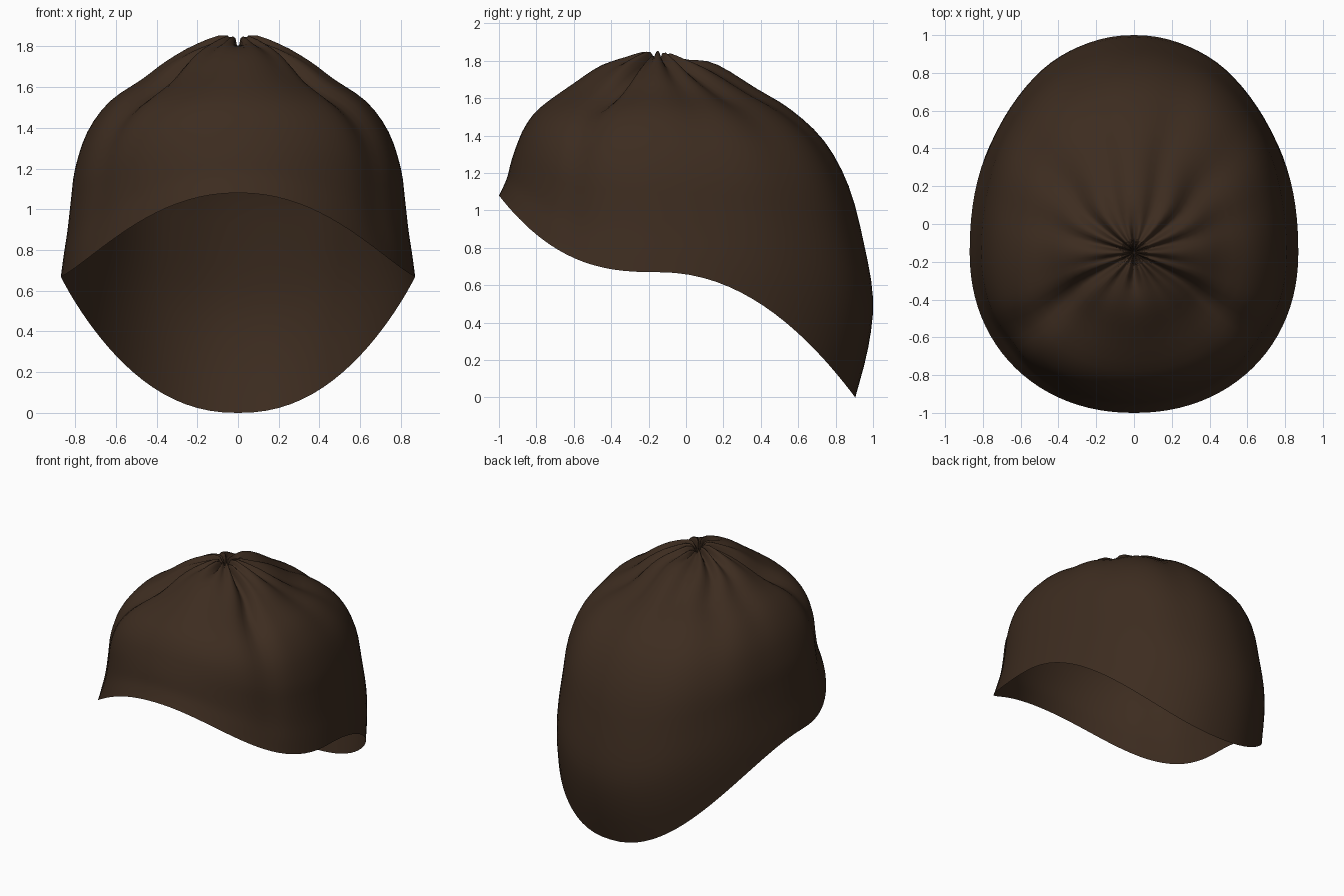
import bpy, bmesh, math

cube = bpy.data.objects.get("Cube")
if cube:
    bpy.data.objects.remove(cube, do_unlink=True)

SEGMENTS, STEPS, CROWN_Y = 96, 3, -0.15

# Crown-to-rim profiles (distance from gathered crown, height)
FRONT = [(0, 1.72), (.05, 1.855), (.17, 1.83), (.3, 1.78), (.45, 1.68), (.63, 1.55),
         (.71, 1.45), (.755, 1.35), (.785, 1.26), (.805, 1.18), (.83, 1.12), (.85, 1.08)]
SIDE = [(0, 1.72), (.05, 1.855), (.2, 1.815), (.35, 1.73), (.47, 1.64), (.63, 1.53),
        (.74, 1.38), (.8, 1.2), (.82, 1.05), (.837, .9), (.855, .78), (.87, .67)]
BACK = [(0, 1.72), (.05, 1.855), (.17, 1.83), (.32, 1.78), (.53, 1.65), (.71, 1.54),
        (.89, 1.37), (1.02, 1.13), (1.1, .83), (1.15, .53), (1.125, .27), (1.055, 0)]

# Folds on one half: angle, depth, angular width, reach
PLEATS = [(90, .12, 10, .15), (64, .04, 8, .25), (42, .05, 8, .3), (16, .045, 8, .28),
          (-16, .045, 8, .28), (-36, .04, 8, .3), (-62, .04, 8, .25), (-90, .12, 10, .15)]
VALLEYS = [(72, .03, 8, .9), (42, .03, 9, .8), (16, .02, 9, .8), (-35, .075, 8, .8)]


def smooth_sample(points, u):
    """Catmull-Rom point on a profile."""
    i = min(int(u), len(points) - 2)
    f = u - i
    a, b, c, d = (points[max(0, min(len(points) - 1, k))] for k in range(i - 1, i + 3))
    return [0.5 * (2 * q + (r - p) * f + (2 * p - 5 * q + 4 * r - s) * f ** 2
                   + (3 * q - p - 3 * r + s) * f ** 3)
            for p, q, r, s in zip(a, b, c, d)]


def bump(value, centre, width):
    return math.exp(-((value - centre) / width) ** 2)


def fold_depth(angle, radius):
    deg = math.degrees(math.atan2(math.sin(angle), abs(math.cos(angle))))
    start = min(1, radius / .05)
    return sum(depth * start * bump(radius, 0, reach) * bump(deg, centre, width)
               for centre, depth, width, reach in PLEATS + VALLEYS)


def surface_point(u, angle):
    c, s = math.cos(angle), math.sin(angle)
    t = u / (len(SIDE) - 1)
    rs, zs = smooth_sample(SIDE, u)
    rl, zl = smooth_sample(BACK if s > 0 else FRONT, u)
    # Rounded-square section towards the rim
    power = 2 / (2 + (.22 if s > 0 else .12) * t ** 3)
    cx = math.copysign(abs(c) ** power, c)
    sy = math.copysign(abs(s) ** power, s)
    blend = abs(sy) ** (2.1 if s > 0 else 2.65)
    x, y, z = rs * cx, rl * sy, zs + (zl - zs) * blend
    fold = fold_depth(angle, math.hypot(x, y)) * (1 - t ** 4)
    # Full shoulders below a slightly sunken crown on the diagonals
    diagonal = math.sin(2 * angle) ** 2
    shoulder = diagonal * bump(u, 6.5, 1.4)
    sink = diagonal * bump(u, 3.8, 1.1)
    k = 1 + .025 * shoulder - .8 * fold
    return x * k, CROWN_Y + y * k, z - fold - .025 * sink + .01 * shoulder


bm = bmesh.new()
pole = bm.verts.new(surface_point(0, 0))
rings = []
for j in range(1, (len(SIDE) - 1) * STEPS + 1):
    rings.append([bm.verts.new(surface_point(j / STEPS, math.tau * i / SEGMENTS))
                  for i in range(SEGMENTS)])
for i in range(SEGMENTS):
    n = (i + 1) % SEGMENTS
    bm.faces.new((pole, rings[0][i], rings[0][n]))
    for upper, lower in zip(rings, rings[1:]):
        bm.faces.new((upper[i], lower[i], lower[n], upper[n]))
mesh = bpy.data.meshes.new("cloth_cap")
bm.to_mesh(mesh)
bm.free()

cap = bpy.data.objects.new("cloth_cap", mesh)
bpy.context.collection.objects.link(cap)

# Dark brown cloth
color = (.046, .025, .014, 1)
mat = bpy.data.materials.new("dark_brown_cloth")
mat.use_nodes = True
mat.diffuse_color = color
bsdf = next(n for n in mat.node_tree.nodes if n.type == 'BSDF_PRINCIPLED')
bsdf.inputs["Base Color"].default_value = color
bsdf.inputs["Roughness"].default_value = .9
mesh.materials.append(mat)

for p in mesh.polygons:
    p.use_smooth = True
